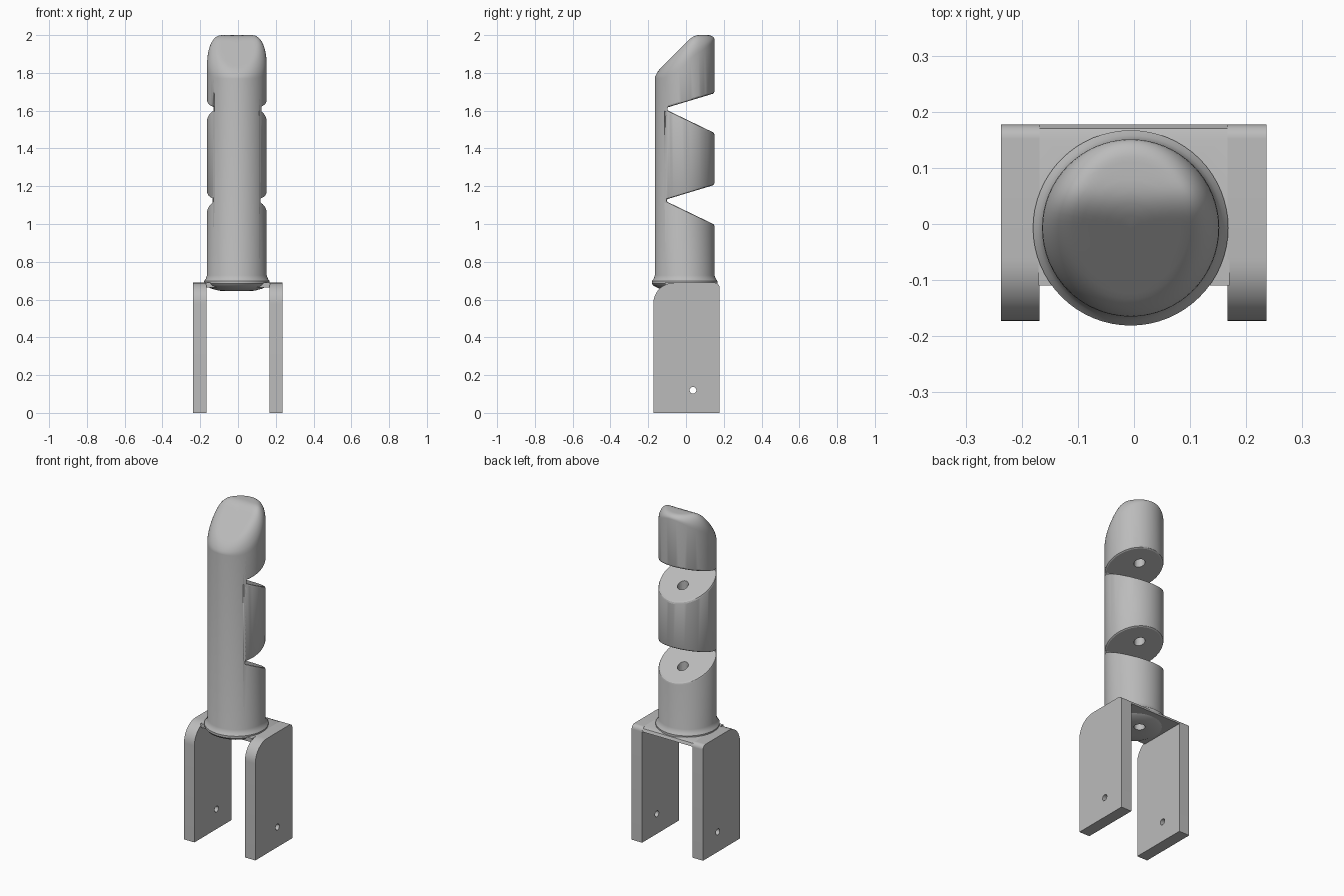
import bpy, bmesh
from math import sin, cos, pi, sqrt

if "Cube" in bpy.data.objects:
    bpy.data.objects.remove(bpy.data.objects["Cube"])

grey = bpy.data.materials.new("plain_grey")
grey.use_nodes = True
COLOUR = (0.5, 0.5, 0.5, 1)
grey.diffuse_color = COLOUR
grey.node_tree.nodes["Principled BSDF"].inputs["Base Color"].default_value = COLOUR

CX, CY, R = -0.006, -0.007, 0.158
SEGS = 64


def make(name, bm, helper=False):
    bmesh.ops.recalc_face_normals(bm, faces=bm.faces)
    mesh = bpy.data.meshes.new(name)
    bm.to_mesh(mesh)
    bm.free()
    obj = bpy.data.objects.new(name, mesh)
    bpy.context.collection.objects.link(obj)
    mesh.materials.append(grey)
    if helper:
        obj.hide_render = True
        obj.hide_viewport = True
        obj.display_type = 'WIRE'
    return obj


def prism(name, outline, x0, x1, helper=False):
    """Extrude a (y, z) outline along x."""
    bm = bmesh.new()
    face = bm.faces.new([bm.verts.new((x0, y, z)) for y, z in outline])
    out = bmesh.ops.extrude_face_region(bm, geom=[face])["geom"]
    verts = [v for v in out if isinstance(v, bmesh.types.BMVert)]
    bmesh.ops.translate(bm, verts=verts, vec=(x1 - x0, 0, 0))
    return make(name, bm, helper)


def rod(name, radius, start, end, axis, helper=True):
    """Round cutter along z or x, given the two centre points."""
    bm = bmesh.new()
    rings = []
    for p in (start, end):
        ring = []
        for i in range(24):
            a, b = radius * cos(2 * pi * i / 24), radius * sin(2 * pi * i / 24)
            off = (a, b, 0) if axis == 'z' else (0, a, b)
            ring.append(bm.verts.new([p[k] + off[k] for k in range(3)]))
        rings.append(ring)
        bm.faces.new(ring)
    for i in range(24):
        j = (i + 1) % 24
        bm.faces.new((rings[0][i], rings[0][j], rings[1][j], rings[1][i]))
    return make(name, bm, helper)


def cut(obj, cutter):
    mod = obj.modifiers.new("cut", 'BOOLEAN')
    mod.operation = 'DIFFERENCE'
    mod.solver = 'EXACT'
    mod.object = cutter


def smooth(obj):
    bpy.ops.object.select_all(action='DESELECT')
    obj.select_set(True)
    bpy.context.view_layer.objects.active = obj
    bpy.ops.object.shade_smooth_by_angle(angle=0.6)


def tip_height(x, y, rho, a):
    """Flat top blended into a front slope, with a rounded rim."""
    slope, flat, k = 1.96 + y, 2.0, 0.03
    h = max(k - abs(slope - flat), 0) / k
    z = min(slope, flat) - h * h * k / 4
    side = cos(a) ** 2
    width, drop = 0.035 + 0.025 * side, 0.025 + 0.085 * side
    t = max(0, (rho - (R - width)) / width)
    return z - drop * (1 - sqrt(max(0, 1 - t * t)))


# Finger: domed foot, flared base, round shaft and sloping fingertip
bm = bmesh.new()
profile = [(0.06, 0.645), (0.095, 0.647), (0.135, 0.658), (0.165, 0.673),
           (0.174, 0.684), (0.174, 0.697), (0.165, 0.709), (R, 0.728)]
rim = [R * f for f in (1, .993, .975, .94, .9, .85, .8, .74, .66, .55, .42, .28, .14)]
angles = [2 * pi * i / SEGS for i in range(SEGS)]
rings = [[bm.verts.new((CX + r * cos(a), CY + r * sin(a), z)) for a in angles]
         for r, z in profile]
for r in rim:
    ring = []
    for a in angles:
        x, y = CX + r * cos(a), CY + r * sin(a)
        ring.append(bm.verts.new((x, y, tip_height(x, y, r, a))))
    rings.append(ring)
for low, high in zip(rings, rings[1:]):
    for i in range(SEGS):
        j = (i + 1) % SEGS
        bm.faces.new((low[i], low[j], high[j], high[i]))
bm.faces.new(rings[0])
top = bm.verts.new((CX, CY, tip_height(CX, CY, 0, 0)))
for i in range(SEGS):
    bm.faces.new((rings[-1][i], rings[-1][(i + 1) % SEGS], top))
finger = make("finger", bm)

# Wedge notches at the two joints, opening to the back
for label, z in (("lower", 1.125), ("upper", 1.61)):
    wedge = [(-0.105, z - 0.005), (0.25, z - 0.176), (0.25, z + 0.112), (-0.105, z + 0.005)]
    cut(finger, prism(label + "_notch_cutter", wedge, -0.3, 0.3, True))
bevel = finger.modifiers.new("soft_edges", 'BEVEL')
bevel.width = 0.01
bevel.segments = 2
bevel.limit_method = 'ANGLE'
bevel.angle_limit = 0.8
bevel.use_clamp_overlap = False

# Cord channel through the finger
channel = rod("channel_cutter", 0.03, (CX, 0.038, 0.5), (CX, 0.038, 1.85), 'z')
cut(finger, channel)

# Bracket side plates with a large front round and a small back round
plate = [(-0.173, 0), (0.177, 0)]
for cy, cz, r, a0 in ((0.152, 0.664, 0.025, 0), (-0.063, 0.579, 0.11, pi / 2)):
    plate += [(cy + r * cos(a0 + pi / 2 * i / 12), cz + r * sin(a0 + pi / 2 * i / 12))
              for i in range(13)]
pin = rod("pin_hole_cutter", 0.018, (-0.4, 0.037, 0.12), (0.4, 0.037, 0.12), 'x')
plates = []
for name, x0 in (("right_plate", -0.237), ("left_plate", 0.167)):
    p = prism(name, plate, x0, x0 + 0.069)
    cut(p, pin)
    plates.append(p)

# Thin web joining the plates under the finger
web = prism("bracket_web", [(-0.11, 0.665), (0.177, 0.665), (0.17, 0.682),
                            (0.152, 0.689), (-0.11, 0.689)], -0.17, 0.17)
cut(web, channel)

for obj in [finger, web] + plates:
    smooth(obj)
